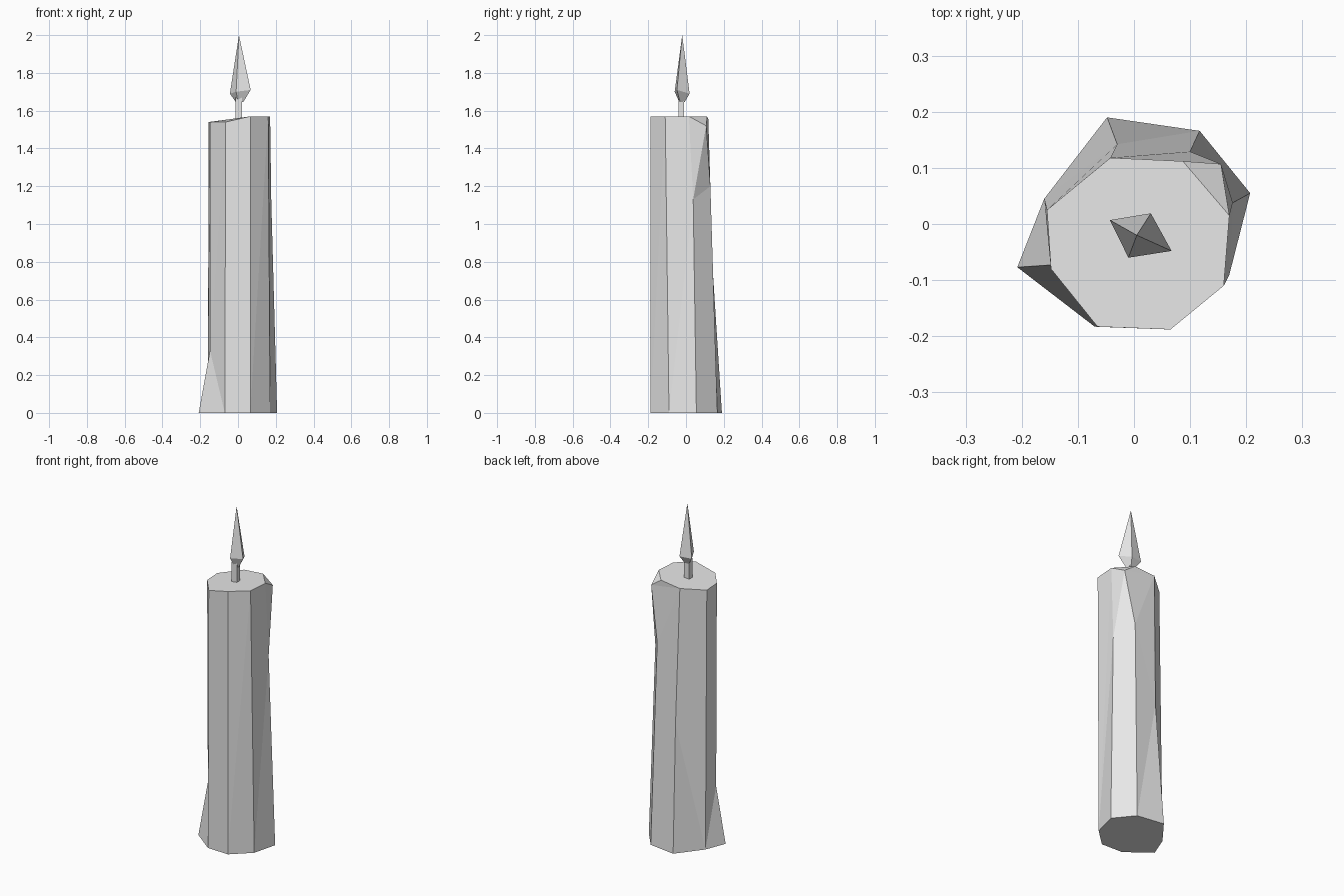
import bpy, bmesh
from mathutils import Vector

old = bpy.data.objects.get("Cube")
if old:
    bpy.data.objects.remove(old, do_unlink=True)

# One plain grey for everything
grey = bpy.data.materials.new("plain grey")
grey.use_nodes = True
grey.diffuse_color = (0.8, 0.8, 0.8, 1)
grey.node_tree.nodes["Principled BSDF"].inputs["Base Color"].default_value = (0.8, 0.8, 0.8, 1)


def finish(name, bm):
    bmesh.ops.recalc_face_normals(bm, faces=bm.faces)
    mesh = bpy.data.meshes.new(name)
    bm.to_mesh(mesh)
    bm.free()
    mesh.materials.append(grey)
    obj = bpy.data.objects.new(name, mesh)
    bpy.context.collection.objects.link(obj)
    return obj


def zip_sides(bm, left, right):
    """Fill the strip between two upright edge chains with triangles."""
    i = j = 0
    while i < len(left) - 1 or j < len(right) - 1:
        go_right = i == len(left) - 1 or (
            j < len(right) - 1 and right[j + 1].co.z <= left[i + 1].co.z + 0.04)
        nxt = right[j + 1] if go_right else left[i + 1]
        bm.faces.new((left[i], right[j], nxt))
        if go_right:
            j += 1
        else:
            i += 1


# Candle body: eight upright edges, some bent, each listed from the floor up
columns = [
    [(-.07, -.183, 0), (-.065, -.183, 1.54)],
    [(.065, -.188, 0), (.065, -.188, 1.57)],
    [(.17, -.09, 0), (.16, -.11, 1.57)],
    [(.207, .055, 0), (.176, .038, 1.13), (.17, .015, 1.57)],
    [(.117, .166, 0), (.1, .129, 1.2), (.155, .107, 1.52)],
    [(-.048, .19, 0), (-.03, .142, .75), (-.042, .118, 1.555)],
    [(-.16, .045, 0), (-.155, .025, 1.54)],
    [(-.208, -.077, 0), (-.148, -.073, .33), (-.148, -.08, 1.54)],
]
bm = bmesh.new()
cols = [[bm.verts.new(p) for p in c] for c in columns]
for k, col in enumerate(cols):
    zip_sides(bm, col, cols[(k + 1) % len(cols)])
bm.faces.new([c[0] for c in reversed(cols)])
# Top with one clipped corner
tops = [c[-1] for c in cols]
clip = bm.verts.new((.087, .112, 1.568))
bm.faces.new((tops[3], tops[4], clip))
bm.faces.new((clip, tops[4], tops[5]))
bm.faces.new(tops[:4] + [clip] + tops[5:])
finish("candle_body", bm)

# Wick: thin square post
bm = bmesh.new()
bmesh.ops.create_cube(bm, size=1)
bmesh.ops.scale(bm, vec=(.034, .03, .12), verts=bm.verts)
bmesh.ops.translate(bm, vec=(.004, -.026, 1.61), verts=bm.verts)
finish("wick", bm)

# Flame: four-sided spike over a short tapered base
centre = Vector((.006, -.022, 0))
outline = [(-.043, .007, 1.69), (-.01, -.06, 1.70), (.067, -.048, 1.71), (.03, .019, 1.69)]
bm = bmesh.new()
wide = [bm.verts.new(p) for p in outline]
base = []
for x, y, z in outline:
    p = centre.lerp(Vector((x, y, 0)), 0.35)
    base.append(bm.verts.new((p.x, p.y, 1.645)))
tip = bm.verts.new((.005, -.02, 2))
for k in range(4):
    n = (k + 1) % 4
    bm.faces.new((wide[k], wide[n], tip))
    bm.faces.new((base[k], base[n], wide[n], wide[k]))
bm.faces.new(base)
finish("flame", bm)
